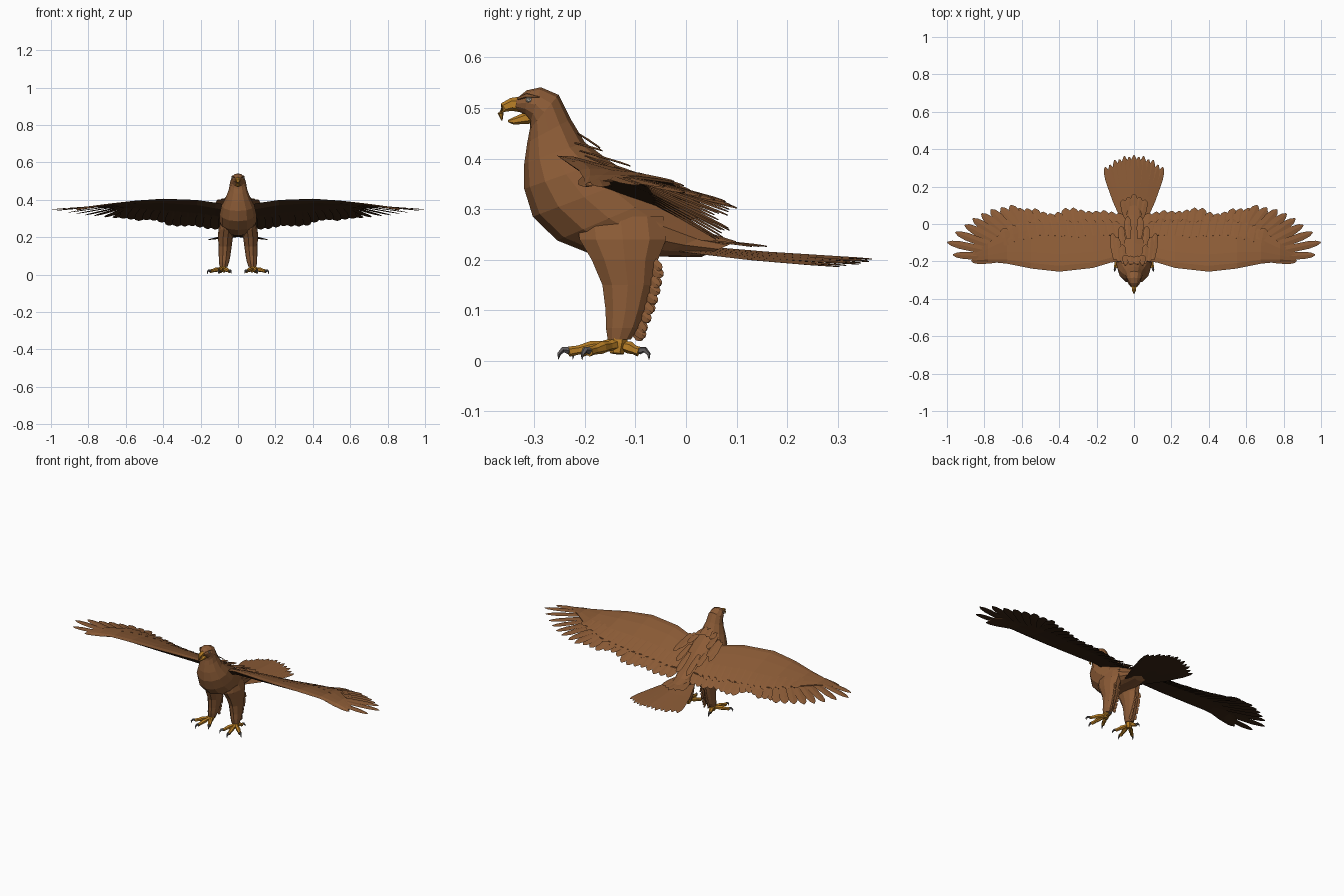
import bpy, bmesh, math, random
from mathutils import Vector as V

if "Cube" in bpy.data.objects:
    bpy.data.objects.remove(bpy.data.objects["Cube"])
random.seed(4)


def material(name, rgb):
    m = bpy.data.materials.new(name)
    m.diffuse_color = (*rgb, 1)
    m.use_nodes = True
    m.node_tree.nodes["Principled BSDF"].inputs["Base Color"].default_value = m.diffuse_color
    return m


BROWN = material("brown plumage", (0.26, 0.105, 0.037))
DARK = material("dark plumage", (0.045, 0.02, 0.008))
GOLD = material("golden skin", (0.50, 0.22, 0.02))
CLAW = material("claw grey", (0.12, 0.11, 0.11))
EYE = material("eye", (0.45, 0.42, 0.36))


def loft(bm, rings):
    rows = [[bm.verts.new(p) for p in r] for r in rings]
    n = len(rows[0])
    for a, b in zip(rows, rows[1:]):
        for i in range(n):
            bm.faces.new((a[i], a[(i + 1) % n], b[(i + 1) % n], b[i]))
    bm.faces.new(rows[0])
    bm.faces.new(rows[-1][::-1])


def tube(bm, pts, radii, n=6):
    pts = [V(p) for p in pts]
    rings = []
    for i, p in enumerate(pts):
        d = (pts[min(i + 1, len(pts) - 1)] - pts[max(i - 1, 0)]).normalized()
        s = d.cross(V((0, 0, 1)) if abs(d.z) < 0.95 else V((0, 1, 0))).normalized()
        u = s.cross(d)
        rings.append([p + radii[i] * (s * math.cos(a) + u * math.sin(a))
                      for a in [2 * math.pi * (k + .5) / n for k in range(n)]])
    loft(bm, rings)


def feather(bm, root, tip, w, up=V((0, 0, 1)), thick=0.003, sag=0.0):
    root, tip = V(root), V(tip)
    d = tip - root
    s = d.cross(up).normalized()
    u = s.cross(d).normalized()
    rings = []
    for t, k in ((0, .6), (.45, 1), (.8, .95), (.93, .65), (1, .15)):
        p = root + d * t + u * sag * math.sin(math.pi * t)
        rings.append([p - s * w * k, p + u * thick * (.3 + k * .7), p + s * w * k, p - u * thick * .3])
    loft(bm, rings)


def finish(bm, name, mats, mirror=True, under=False):
    bmesh.ops.recalc_face_normals(bm, faces=bm.faces[:])
    for f in bm.faces:
        f.normal_update()
        if under and f.normal.z < -0.1:
            f.material_index = 1
    me = bpy.data.meshes.new(name)
    bm.to_mesh(me)
    bm.free()
    ob = bpy.data.objects.new(name, me)
    bpy.context.collection.objects.link(ob)
    for m in mats:
        me.materials.append(m)
    if mirror:
        ob.modifiers.new("mirror", 'MIRROR').use_clip = False
    return ob


def lerp_table(table, x):
    for a, b in zip(table, table[1:]):
        if x <= b[0]:
            t = max(0, (x - a[0]) / (b[0] - a[0]))
            return [p + (q - p) * t for p, q in zip(a, b)]
    return list(table[-1])


# Head, neck and torso: front point (y,z), back point (y,z), half width
bm = bmesh.new()
rings = []
for fy, fz, by, bz, w in [
        (-.338, .498, -.335, .519, .016), (-.318, .486, -.315, .535, .029),
        (-.308, .472, -.287, .541, .038), (-.309, .458, -.252, .526, .043),
        (-.314, .432, -.228, .478, .049), (-.320, .39, -.20, .432, .066),
        (-.320, .34, -.155, .398, .088), (-.303, .285, -.10, .362, .098),
        (-.255, .238, -.05, .325, .098), (-.18, .208, .0, .285, .085),
        (-.06, .206, .05, .252, .06), (.03, .205, .10, .236, .045)]:
    c, h = V((0, (fy + by) / 2, (fz + bz) / 2)), V((0, (by - fy) / 2, (bz - fz) / 2))
    rings.append([c + h * math.cos(a) + V((w * math.sin(a), 0, 0))
                  for a in [2 * math.pi * k / 12 for k in range(12)]])
loft(bm, rings)
finish(bm, "body", [BROWN], mirror=False)

# Loose feathers on the nape and shoulders
bm = bmesh.new()
for x, y, z, ty, tz in [(.015, -.215, .45, -.17, .42), (.04, -.22, .43, -.165, .415),
                        (.055, -.21, .415, -.11, .385), (.08, -.20, .405, -.07, .36),
                        (.10, -.19, .40, -.05, .345), (.06, -.13, .37, -.01, .315),
                        (.03, -.08, .35, .04, .275)]:
    feather(bm, (x, y, z), (x * 1.15, ty, tz), .018)
finish(bm, "shoulder_feathers", [BROWN])

# Beak, upper hook and open lower half
bm = bmesh.new()
tube(bm, [(0, -.325, .507), (0, -.345, .507), (0, -.360, .501), (0, -.367, .489), (0, -.364, .475)],
     [.016, .013, .010, .006, .001])
finish(bm, "upper_beak", [GOLD], mirror=False)
bm = bmesh.new()
tube(bm, [(0, -.300, .484), (0, -.325, .478), (0, -.342, .474), (0, -.352, .474)], [.015, .010, .007, .002])
finish(bm, "lower_beak", [GOLD], mirror=False)

# Eyes and brows
bm = bmesh.new()
bmesh.ops.create_icosphere(bm, subdivisions=1, radius=.007)
bmesh.ops.translate(bm, verts=bm.verts, vec=(.028, -.311, .516))
finish(bm, "eyes", [EYE])
bm = bmesh.new()
tube(bm, [(.018, -.332, .519), (.029, -.315, .525), (.035, -.29, .522)], [.003, .005, .001], 5)
finish(bm, "brows", [BROWN])

# Wing surface: x, leading y, leading z, trailing y, trailing z, covert edge y
WING = [(.05, -.20, .375, .06, .235, .0), (.12, -.205, .388, .075, .235, .01),
        (.22, -.235, .402, .08, .25, .01), (.40, -.255, .408, .08, .268, .01),
        (.55, -.238, .396, .09, .288, .01), (.68, -.212, .378, .10, .305, -.03),
        (.78, -.202, .362, .06, .318, -.10), (.86, -.20, .347, .03, .325, -.16),
        (1.0, -.19, .335, .0, .328, -.17)]


def wing_z(x, y):
    _, ly, lz, ty, tz, _ = lerp_table(WING, x)
    t = (y - ly) / (ty - ly)
    return lz + (tz - lz) * t + .018 * math.sin(math.pi * min(1, max(0, t)))


bm = bmesh.new()
rings = []
for x, ly, lz, ty, tz, cy in WING[:-1]:
    k = max(.15, 1 - x)
    top = [V((x, ly + (cy - ly) * t, wing_z(x, ly + (cy - ly) * t))) for t in (0, .12, .35, .7, 1)]
    thick = (.008, .028, .026, .012, .004)
    rings.append([p + V((0, 0, .004 if i else -.004 * k)) for i, p in enumerate(top)]
                 + [p - V((0, 0, h * k)) for p, h in list(zip(top, thick))[:0:-1]])
loft(bm, rings)
finish(bm, "wing_arms", [BROWN, DARK], under=True)

# Flight feathers: inner row, then spread outer fingers
bm = bmesh.new()
for i in range(14):
    x = .08 + i * .041
    y = lerp_table(WING, x)[3] + random.uniform(-.012, .008) - (.02 if 8 <= i <= 10 else 0)
    rx = x - .01 - i * .002
    feather(bm, (rx, -.10, wing_z(rx, -.10) - .006), (x, y, wing_z(x, y) - .001 * (i % 2)), .032)
TIPS = [(.66, .10), (.71, .088), (.765, .077), (.815, .055), (.862, .028), (.905, -.005),
        (.955, -.045), (.998, -.098), (.968, -.165), (.87, -.197)]
for i, (x, y) in enumerate(TIPS):
    t = i / 9
    rx, ry = .56 + .14 * t, -.09 - .10 * t
    feather(bm, (rx, ry, wing_z(rx, ry) - .006), (x, y, wing_z(x, y) - .002 * (i % 2)), .030 - .011 * t)
finish(bm, "flight_feathers", [BROWN, DARK], under=True)

# Covert feathers overlapping the flight feathers
bm = bmesh.new()
for i in range(15):
    x = .10 + i * .042
    y = lerp_table(WING, x)[5] + random.uniform(.005, .02)
    feather(bm, (x - .01, y - .09, wing_z(x - .01, y - .09) + .003), (x + .008, y, wing_z(x, y) + .004), .027)
finish(bm, "covert_feathers", [BROWN, DARK], under=True)

# Tail fan
bm = bmesh.new()
for i in range(13):
    s = (i - 6) / 6
    a = abs(s)
    feather(bm, (.04 * s, -.01, .228 - .012 * a),
            (.155 * s, .368 - .065 * a ** 2.2 - .008 * (i % 2), .201 - .015 * a),
            .024, sag=-.003)
finish(bm, "tail_fan", [BROWN, DARK], mirror=False, under=True)
bm = bmesh.new()
for s in (-1, -.5, 0, .5, 1):
    feather(bm, (.035 * s, .02, .240), (.06 * s, .16 - .03 * abs(s), .226), .02)
finish(bm, "tail_coverts", [BROWN], mirror=False)

# Feathered legs: z, centre x, half width, front y, back y
bm = bmesh.new()
rings = []
for z, cx, w, fy, by in [(.285, .055, .035, -.22, -.04), (.24, .062, .043, -.215, -.035),
                         (.20, .067, .040, -.19, -.052), (.15, .069, .035, -.168, -.062),
                         (.10, .072, .031, -.161, -.078), (.065, .075, .027, -.16, -.092),
                         (.042, .077, .021, -.156, -.108)]:
    rings.append([V((cx + w * math.cos(a), (fy + by) / 2 + (by - fy) / 2 * math.sin(a), z))
                  for a in [2 * math.pi * k / 10 for k in range(10)]])
loft(bm, rings)
finish(bm, "legs", [BROWN])

# Ragged tufts down the back of each leg
bm = bmesh.new()
for i in range(9):
    z = .205 - i * .017
    y = -.075 - .035 * (i / 8) ** 1.5
    for dx in (-.012, .012):
        j = random.uniform(-.006, .006)
        feather(bm, (.069 + dx, y, z), (.071 + dx * 1.2, y + .026 + j, z - .026 + j), .010, up=V((1, 0, 0)))
finish(bm, "leg_tufts", [BROWN])

# Feet with toes and talons
toes, claws = bmesh.new(), bmesh.new()
hub = V((.080, -.135, .034))
tube(toes, [(.077, -.132, .055), hub, (.082, -.137, .014)], [.018, .019, .014], 7)
for x, y in [(.046, -.205), (.100, -.232), (.148, -.192), (.092, -.093)]:
    end = V((x, y, .018))
    d = (end - hub)
    d.z = 0
    d.normalize()
    mid = hub.lerp(end, .55) + V((0, 0, .001))
    tube(toes, [hub, hub.lerp(end, .3), mid, hub.lerp(end, .8), end], [.014, .010, .0125, .009, .010])
    tube(claws, [end + V((0, 0, .002)), end + d * .012 + V((0, 0, .004)),
                 end + d * .020 - V((0, 0, .005)), end + d * .021 - V((0, 0, .016))],
         [.008, .006, .004, .0006], 5)
finish(toes, "feet", [GOLD])
finish(claws, "talons", [CLAW])
